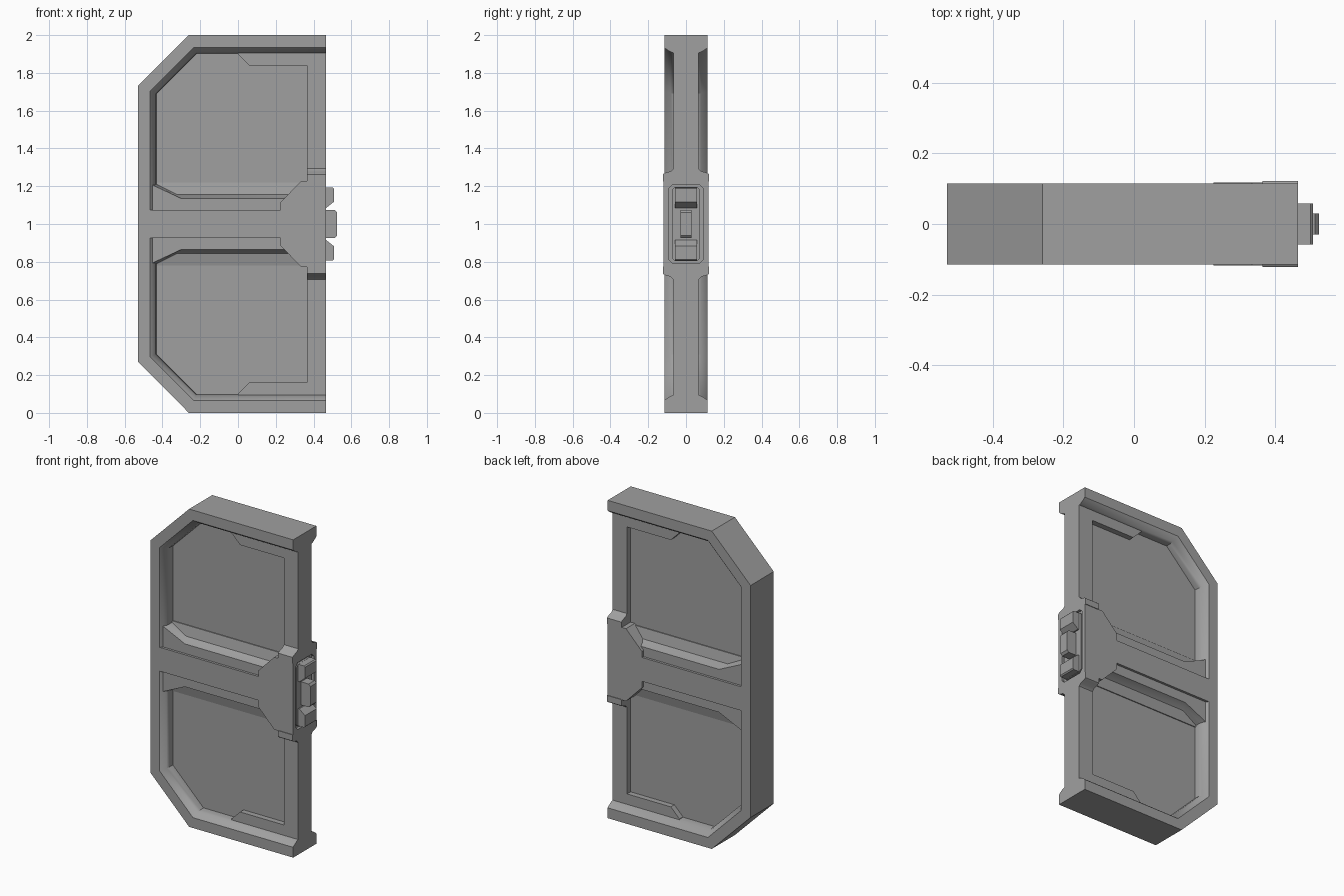
import bpy, bmesh, math

cube = bpy.data.objects.get("Cube")
if cube:
    bpy.data.objects.remove(cube, do_unlink=True)

# Single painted metal colour
grey = bpy.data.materials.new("mid_grey")
grey.use_nodes = True
grey.diffuse_color = (0.35, 0.35, 0.35, 1)
grey.node_tree.nodes["Principled BSDF"].inputs["Base Color"].default_value = (0.35, 0.35, 0.35, 1)


def finish(name, bm, smooth=False):
    bmesh.ops.recalc_face_normals(bm, faces=bm.faces)
    mesh = bpy.data.meshes.new(name)
    bm.to_mesh(mesh)
    bm.free()
    mesh.materials.append(grey)
    ob = bpy.data.objects.new(name, mesh)
    bpy.context.collection.objects.link(ob)
    if smooth:
        bpy.ops.object.select_all(action="DESELECT")
        ob.select_set(True)
        bpy.context.view_layer.objects.active = ob
        bpy.ops.object.shade_smooth_by_angle(angle=math.radians(40))
    return ob


def loft(name, rings, smooth=False):
    """Join closed rings of equal length and cap both ends."""
    bm = bmesh.new()
    loops = [[bm.verts.new(p) for p in ring] for ring in rings]
    n = len(loops[0])
    for a, b in zip(loops, loops[1:]):
        for i in range(n):
            j = (i + 1) % n
            bm.faces.new((a[i], a[j], b[j], b[i]))
    bm.faces.new(loops[0])
    bm.faces.new(loops[-1])
    return finish(name, bm, smooth)


def prism(name, outline, depth):
    """Extrude an x-z outline evenly to both sides of y = 0."""
    return loft(name, [[(x, y, z) for x, z in outline] for y in (-depth, depth)])


def mirrored(half):
    """Complete an upper outline with its reflection about z = 1."""
    return half + [(x, 2 - z) for x, z in reversed(half)]


def rounded_box(name, x0, x1, y, z0, z1, r):
    """Box along x whose y-z section has cut corners."""
    sec = [(-y + r, z0), (y - r, z0), (y, z0 + r), (y, z1 - r),
           (y - r, z1), (-y + r, z1), (-y, z1 - r), (-y, z0 + r)]
    return loft(name, [[(x, a, b) for a, b in sec] for x in (x0, x1)])


RIGHT = 0.465
FACE = 0.115
FLOOR = 0.03
TAN = math.tan(math.pi / 8)


def frame_path(d):
    half = [(-0.53 + d, 1.73 - d * TAN), (-0.26 + d * TAN, 2 - d), (RIGHT, 2 - d)]
    return [(x, 2 - z) for x, z in reversed(half)] + half


# Rim swept round three sides, with a sloping inner edge
side = [(0, FACE), (0.065, FACE), (0.073, 0.107), (0.09, 0.08), (0.096, 0.06), (0.098, FLOOR)]
profile = side + [(d, -y) for d, y in reversed(side)]
paths = [frame_path(d) for d, y in profile]
loft("outer_rim", [[(path[k][0], y, path[k][1]) for path, (d, y) in zip(paths, profile)]
                   for k in range(6)], smooth=True)

# Recessed panel and the raised border on the open side
panel = prism("recessed_panel", frame_path(0.08), FLOOR)
border = prism("side_border", mirrored([(RIGHT, 1.91), (0, 1.91), (0, 1.9), (0.06, 1.84), (0.365, 1.84)]), 0.065)

# Crossbar and hub
prism("crossbar", mirrored([(-0.465, 1.075), (0.25, 1.075)]), FACE)
hub = prism("latch_hub", mirrored([(0.225, 1.115), (0.335, 1.228), (RIGHT, 1.228)]), 0.118)

# Sloped ribs beside the crossbar
for s, place in ((1, "upper"), (-1, "lower")):
    for f, facing in ((-1, "front"), (1, "back")):
        levels = [(0.02, -0.45, 0.22, -0.45, 0.22), (0.036, -0.45, 0.22, -0.45, 0.22),
                  (0.05, -0.445, 0.217, -0.325, 0.157), (0.075, -0.45, 0.213, -0.31, 0.143),
                  (0.1, -0.455, 0.207, -0.30, 0.135)]
        rings = []
        for y, xa, za, xb, zb in levels:
            pts = [(-0.455, 0.05), (xa, za), (xb, zb), (0.34, zb), (0.34, 0.05)]
            rings.append([(x, f * y, 1 + s * z) for x, z in pts])
        loft(f"{place}_{facing}_rib", rings, smooth=True)

# Flared collars where the hub meets the border
for s, place in ((1, "upper"), (-1, "lower")):
    sec = [(-0.122, 0.225), (-0.122, 0.263), (-0.113, 0.27), (-0.08, 0.28), (-0.065, 0.295)]
    sec += [(-y, z) for y, z in reversed(sec)]
    loft(f"{place}_collar", [[(x, y, 1 + s * z) for y, z in sec] for x in (0.365, RIGHT)], smooth=True)

# Latch pocket cut in the side
cutter = rounded_box("pocket_cutter", 0.448, 0.5, 0.09, 0.79, 1.21, 0.02)
cutter.hide_render = True
cutter.hide_viewport = True
for ob in (panel, border, hub):
    cut = ob.modifiers.new("pocket", "BOOLEAN")
    cut.operation = "DIFFERENCE"
    cut.solver = "EXACT"
    cut.object = cutter
rounded_box("latch_plate", 0.44, 0.46, 0.075, 0.805, 1.195, 0.015)

# Latch teeth and centre bolt
for s, place in ((1, "upper"), (-1, "lower")):
    tooth = [(0.44, 0.085), (0.467, 0.085), (0.507, 0.117), (0.507, 0.187), (0.5, 0.194), (0.44, 0.194)]
    prism(f"{place}_latch_tooth", [(x, 1 + s * z) for x, z in tooth], 0.058)
prism("centre_bolt", mirrored([(0.44, 1.073), (0.513, 1.073), (0.525, 1.06)]), 0.03)
